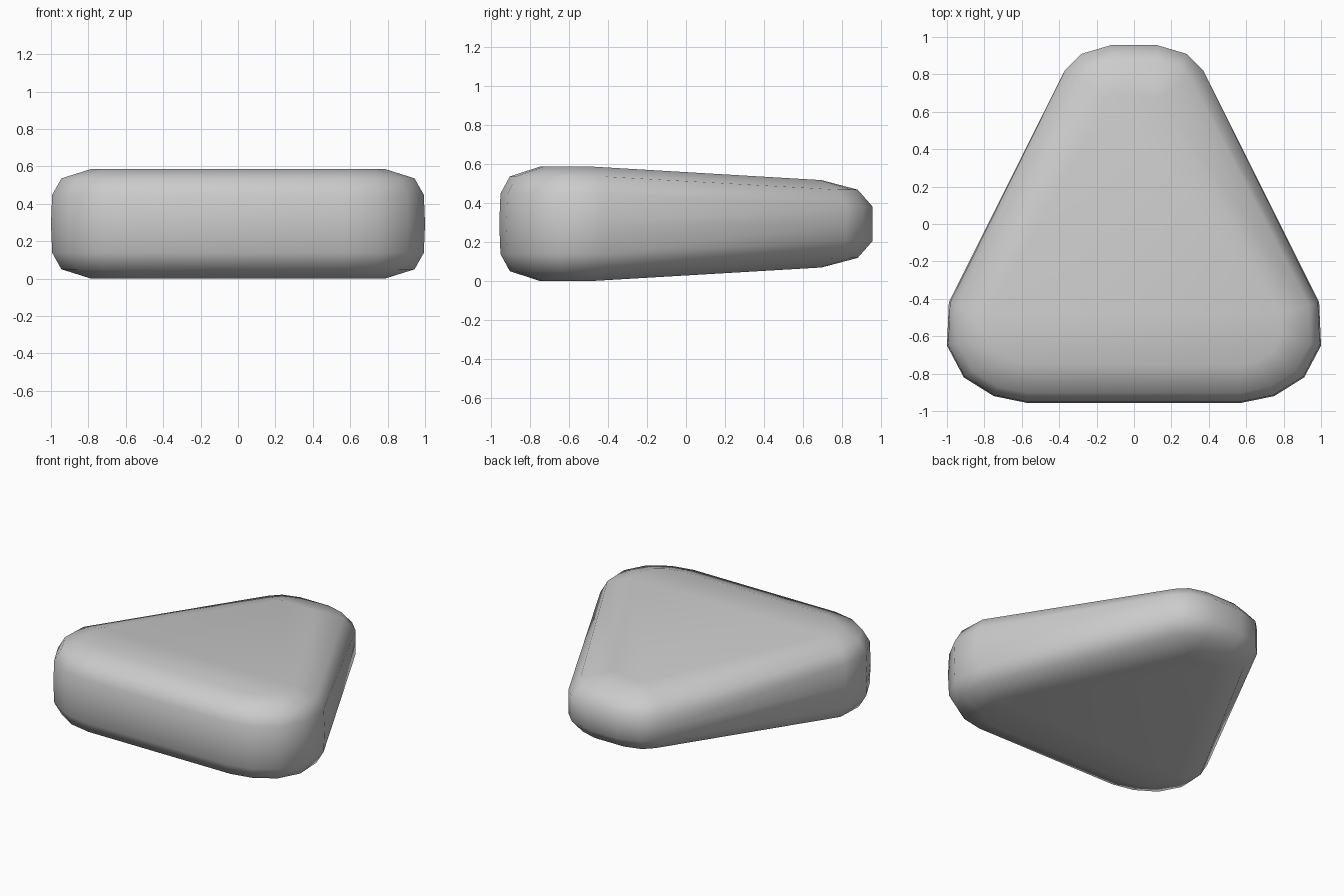
import bpy
import bmesh

if "Cube" in bpy.data.objects:
    bpy.data.objects.remove(bpy.data.objects["Cube"])

# Right half of the rounded-triangle outline: (x, y, is_back_corner)
half = [(.57, -.957, 0), (.75, -.92, 0), (.91, -.82, 0), (1.0, -.65, 0), (.99, -.42, 0),
        (.37, .82, 1), (.28, .91, 1), (.12, .957, 1)]
centres = [(.57, -.54), (.11, .66)]   # front and back corner centres
MID = .293
# Ring levels: (front corner scale, back corner scale, height from the middle plane)
levels = [(.5, .1, .293), (.87, .74, .243), (.985, 1, .155)]
rings = ([(f, b, -h) for f, b, h in levels] + [(1, 1, 0)]
         + [(f, b, h) for f, b, h in reversed(levels)])

bm = bmesh.new()


def ring(front, back, h):
    """Outline shrunk toward its corner centres, thinner toward the back."""
    right, left = [], []
    for x, y, c in half:
        cx, cy = centres[c]
        s = back if c else front
        px, py = cx + (x - cx) * s, cy + (y - cy) * s
        thin = .068 * min(max((py + .4) / 1.05, 0), 1)
        z = MID + (0 if h == 0 else h - thin if h > 0 else h + thin)
        right.append(bm.verts.new((px, py, z)))
        left.append(bm.verts.new((-px, py, z)))
    return right + left[::-1]


loops = [ring(*r) for r in rings]
n = len(loops[0])

# Rounded walls
for a, b in zip(loops, loops[1:]):
    for i in range(n):
        j = (i + 1) % n
        bm.faces.new((a[i], a[j], b[j], b[i]))

# Top and bottom, as strips between mirrored points
for loop in (loops[0], loops[-1]):
    for i in range(n // 2 - 1):
        bm.faces.new((loop[i], loop[i + 1], loop[n - 2 - i], loop[n - 1 - i]))

bmesh.ops.recalc_face_normals(bm, faces=bm.faces)
for f in bm.faces:
    f.smooth = True

mesh = bpy.data.meshes.new("rounded_wedge")
bm.to_mesh(mesh)
bm.free()
obj = bpy.data.objects.new("rounded_wedge", mesh)
bpy.context.collection.objects.link(obj)
